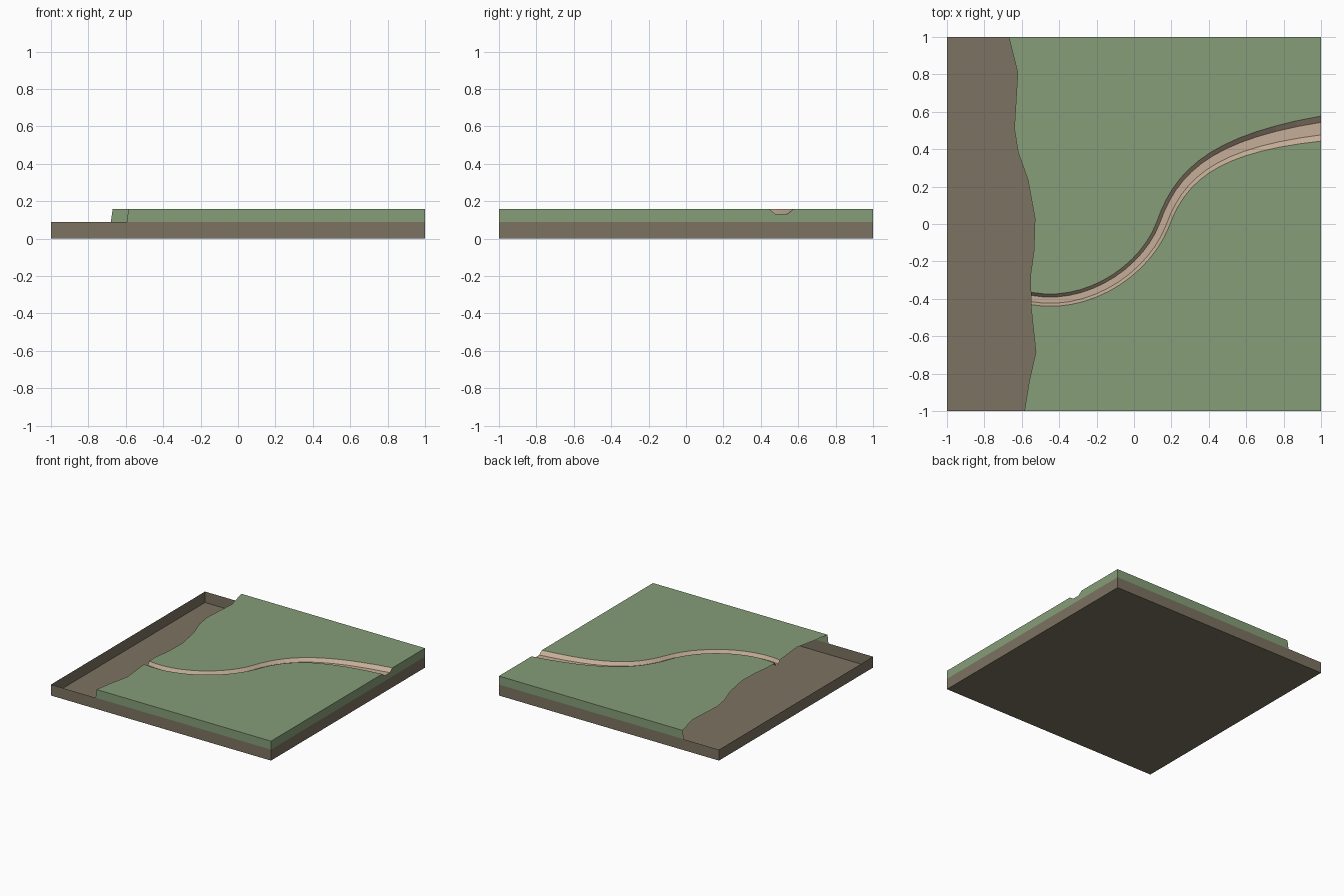
import bpy
from mathutils import Vector
from mathutils.geometry import interpolate_bezier

if "Cube" in bpy.data.objects:
    bpy.data.objects.remove(bpy.data.objects["Cube"])

BASE, TOP, BED = 0.09, 0.16, 0.133


def material(name, rgb):
    m = bpy.data.materials.new(name)
    m.diffuse_color = (*rgb, 1)
    m.use_nodes = True
    m.node_tree.nodes["Principled BSDF"].inputs["Base Color"].default_value = m.diffuse_color
    return m


def sheet(name, faces, mat):
    """Flat-faced mesh from lists of corner points, shared corners merged."""
    verts, index, polys = [], {}, []
    for f in faces:
        poly = []
        for p in f:
            key = tuple(round(c, 5) for c in p)
            if key not in index:
                index[key] = len(verts)
                verts.append(key)
            poly.append(index[key])
        polys.append(poly)
    me = bpy.data.meshes.new(name)
    me.from_pydata(verts, [], polys)
    me.materials.append(mat)
    ob = bpy.data.objects.new(name, me)
    bpy.context.collection.objects.link(ob)
    return ob


def at(points, z):
    return [(p[0], p[1], z) for p in points]


brown = material("earth", (0.20, 0.17, 0.12))
green = material("grass", (0.24, 0.34, 0.19))
tan = material("path_sand", (0.56, 0.42, 0.31))

# Open-topped base tray: floor and four thin walls
sq = [(-1, -1), (1, -1), (1, 1), (-1, 1)]
tray = [at(sq[::-1], 0)]
for i in range(4):
    a, b = sq[i], sq[(i + 1) % 4]
    tray.append(at([a, b], 0) + at([b, a], BASE))
sheet("base_tray", tray, brown)

# Winding path centre line
V = lambda x, y: Vector((x, y, 0))
centre = interpolate_bezier(V(-.552, -.398), V(-.25, -.455), V(.06, -.25), V(.155, 0), 14)
centre += interpolate_bezier(V(.155, 0), V(.25, .27), V(.44, .43), V(1, .51), 14)[1:]
n = len(centre)

# Four rails: south rim, south bed, north bed, north rim
rails = [[], [], [], []]
for i, c in enumerate(centre):
    t = centre[min(i + 1, n - 1)] - centre[max(i - 1, 0)]
    side = Vector((-t.y, t.x, 0)).normalized()
    if i in (0, n - 1):
        side = Vector((0, 1, 0))
    w = 0.033 + 0.034 * (i / (n - 1)) ** 4
    for rail, k, z in zip(rails, (-1, -.5, .5, 1), (TOP, BED, BED, TOP)):
        p = c + side * w * k
        rail.append((p.x, p.y, z))

# Sunken path: bed with two sloping banks
strips = []
for lo, hi in zip(rails, rails[1:]):
    for i in range(n - 1):
        strips.append([lo[i], lo[i + 1], hi[i + 1], hi[i]])
sheet("sunken_path", strips, tan)

# Grass sheet on both sides of the path, with an irregular shore edge
shore_n = [(-.67, 1), (-.622, .81), (-.64, .51), (-.62, .385), (-.567, .235),
           (-.53, .03), (-.535, -.14), (-.553, -.27)]
shore_s = [(-.525, -.685), (-.56, -.84), (-.586, -1)]
grass = [at(shore_n, TOP) + rails[3] + [(1, 1, TOP)],
         at(shore_s, TOP) + [(1, -1, TOP)] + rails[0][::-1]]
# Outer grass walls: front, back, and right side notched for the path
grass.append([(-.594, -1, BASE), (1, -1, BASE), (1, -1, TOP), (-.586, -1, TOP)])
grass.append([(1, 1, BASE), (-.68, 1, BASE), (-.67, 1, TOP), (1, 1, TOP)])
grass.append([(1, -1, BASE), (1, 1, BASE), (1, 1, TOP)]
             + [r[-1] for r in rails[::-1]] + [(1, -1, TOP)])
sheet("grass_ground", grass, green)
